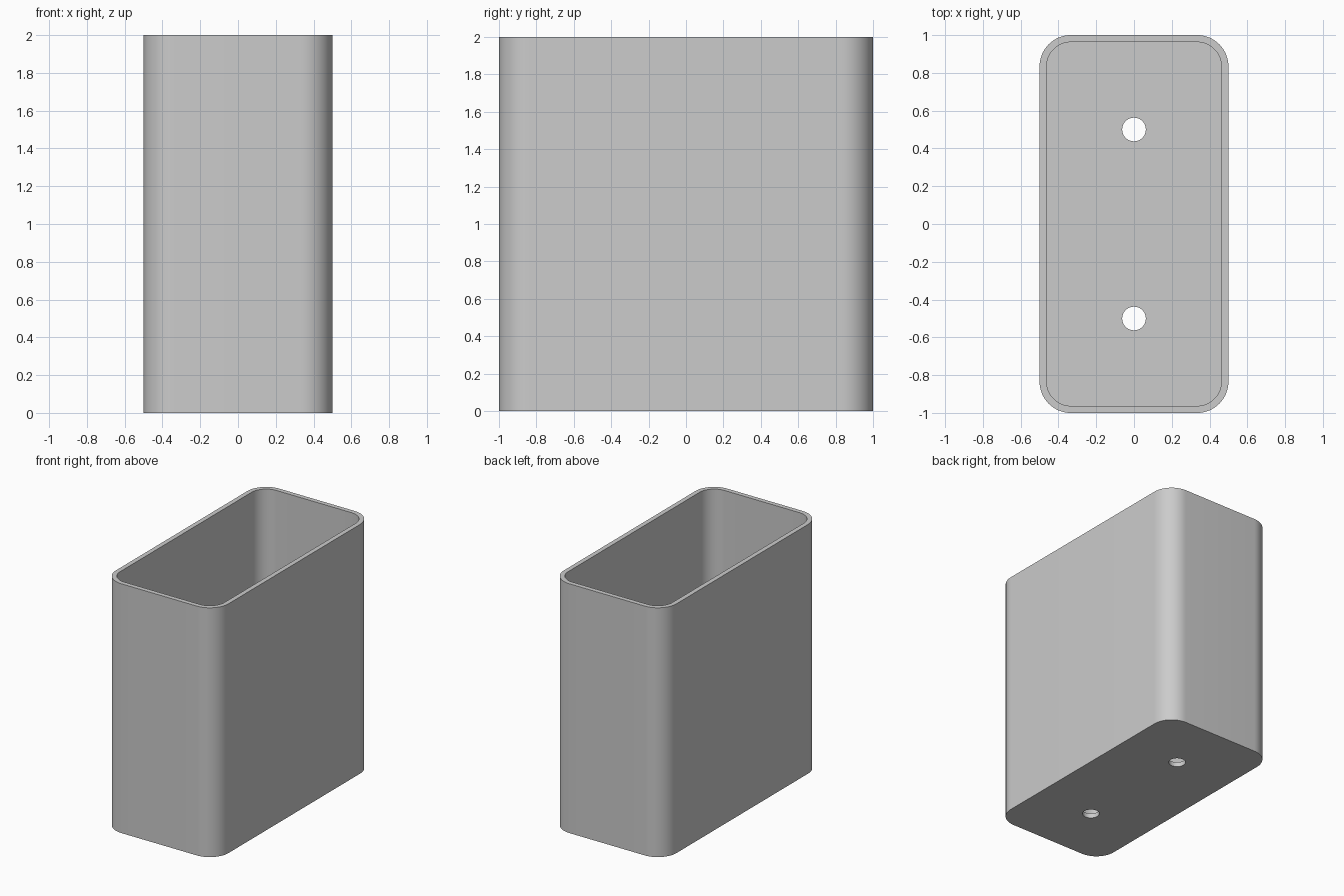
import bpy
import bmesh
from math import cos, sin, pi, radians
from mathutils import Vector

WIDTH, DEPTH, HEIGHT = 1.0, 2.0, 2.0
WALL = 0.0375
CORNER = 0.1667
HOLE_RADIUS, HOLE_Y = 0.0625, 0.5
STEPS = 16

default_cube = bpy.data.objects.get("Cube")
if default_cube:
    bpy.data.objects.remove(default_cube, do_unlink=True)

grey = bpy.data.materials.new("plain grey")
grey.use_nodes = True
GREY = (0.6, 0.6, 0.6, 1)
grey.diffuse_color = GREY
grey.node_tree.nodes["Principled BSDF"].inputs["Base Color"].default_value = GREY


def rounded_outline(width, depth, radius):
    """Points of a rounded rectangle, counter-clockwise."""
    points = []
    for corner, (sx, sy) in enumerate([(1, 1), (-1, 1), (-1, -1), (1, -1)]):
        centre = Vector((sx * (width / 2 - radius), sy * (depth / 2 - radius)))
        for i in range(STEPS + 1):
            a = (corner + i / STEPS) * pi / 2
            points.append(centre + radius * Vector((cos(a), sin(a))))
    return points


def circle_outline(radius, y, count=48):
    return [Vector((radius * cos(2 * pi * i / count), y + radius * sin(2 * pi * i / count)))
            for i in range(count)]


def prism(name, outline, bottom, top):
    """Extrude an outline into a closed upright solid."""
    bm = bmesh.new()
    base = bm.faces.new([bm.verts.new((p.x, p.y, bottom)) for p in outline])
    result = bmesh.ops.extrude_face_region(bm, geom=[base], use_keep_orig=True)
    upper = [v for v in result["geom"] if isinstance(v, bmesh.types.BMVert)]
    bmesh.ops.translate(bm, verts=upper, vec=(0, 0, top - bottom))
    bmesh.ops.recalc_face_normals(bm, faces=bm.faces)
    mesh = bpy.data.meshes.new(name)
    bm.to_mesh(mesh)
    bm.free()
    mesh.materials.append(grey)
    obj = bpy.data.objects.new(name, mesh)
    bpy.context.collection.objects.link(obj)
    return obj


# Outer body
body = prism("container_body", rounded_outline(WIDTH, DEPTH, CORNER), 0, HEIGHT)

# Open cavity and the two drain holes in the floor
cutters = [prism("cavity_cutter",
                 rounded_outline(WIDTH - 2 * WALL, DEPTH - 2 * WALL, CORNER - WALL),
                 WALL, HEIGHT + 0.2)]
for side in (-1, 1):
    cutters.append(prism("drain_hole_cutter",
                         circle_outline(HOLE_RADIUS, side * HOLE_Y), -0.2, 0.2))

bpy.ops.object.select_all(action="DESELECT")
body.select_set(True)
bpy.context.view_layer.objects.active = body
for cutter in cutters:
    cutter.hide_render = True
    cut = body.modifiers.new("cut", "BOOLEAN")
    cut.operation = "DIFFERENCE"
    cut.solver = "EXACT"
    cut.object = cutter
    bpy.ops.object.modifier_apply(modifier=cut.name)
    bpy.data.objects.remove(cutter, do_unlink=True)

# Smooth corners, crisp rims
bpy.ops.object.shade_smooth_by_angle(angle=radians(30))
